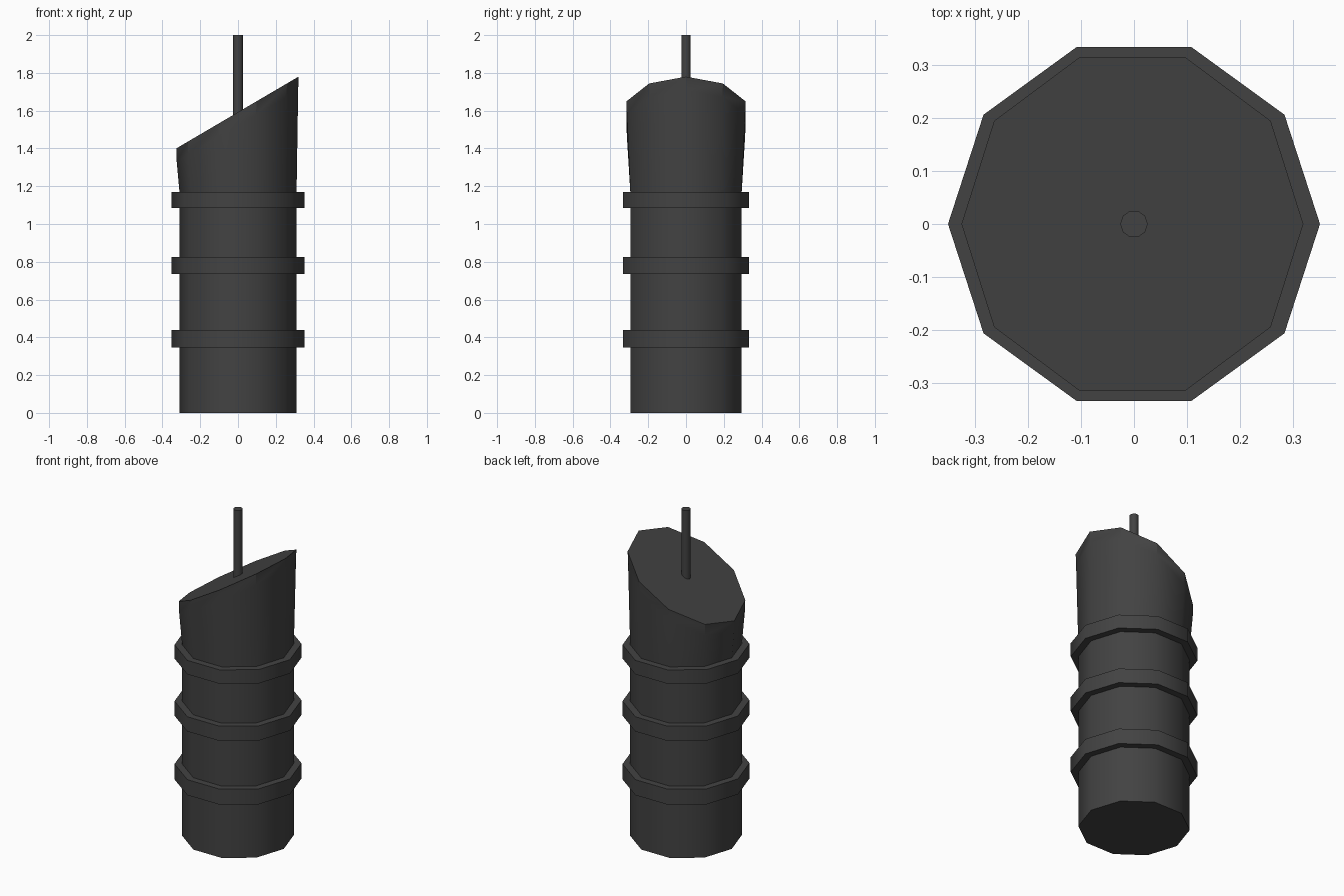
import bpy, bmesh, math

if "Cube" in bpy.data.objects:
    bpy.data.objects.remove(bpy.data.objects["Cube"])

SIDES = 10
dark = bpy.data.materials.new("dark_grey")
dark.diffuse_color = (0.055, 0.055, 0.055, 1)
dark.use_nodes = True
dark.node_tree.nodes["Principled BSDF"].inputs["Base Color"].default_value = dark.diffuse_color


def ring(bm, r, height, ry=None, n=SIDES, cx=0.0):
    """Loop of vertices; height is a function of x, so rings can be slanted."""
    ry = ry or r
    verts = []
    for i in range(n):
        a = 2 * math.pi * i / n
        x = cx + r * math.cos(a)
        verts.append(bm.verts.new((x, ry * math.sin(a), height(x))))
    return verts


def skin(bm, loops):
    """Bridge successive loops and cap both ends."""
    for a, b in zip(loops, loops[1:]):
        n = len(a)
        for i in range(n):
            j = (i + 1) % n
            bm.faces.new((a[i], a[j], b[j], b[i]))
    bm.faces.new(loops[0][::-1])
    bm.faces.new(loops[-1])


def finish(name, bm):
    bmesh.ops.recalc_face_normals(bm, faces=bm.faces)
    mesh = bpy.data.meshes.new(name)
    bm.to_mesh(mesh)
    bm.free()
    mesh.materials.append(dark)
    obj = bpy.data.objects.new(name, mesh)
    bpy.context.collection.objects.link(obj)
    bpy.ops.object.select_all(action='DESELECT')
    obj.select_set(True)
    bpy.context.view_layer.objects.active = obj
    bpy.ops.object.shade_smooth_by_angle(angle=math.radians(40))
    return obj


def slant(x):
    return 1.592 + 0.587 * x


# ribbed body with a flared, slanted top
bm = bmesh.new()
profile = [(0.31, 0.0)]
for z0, z1 in ((0.345, 0.44), (0.735, 0.825), (1.085, 1.17)):
    profile += [(0.31, z0), (0.352, z0), (0.352, z1), (0.31, z1)]
loops = [ring(bm, r, lambda x, z=z: z) for r, z in profile]
loops.append(ring(bm, 0.3215, lambda x: slant(x) - 0.07, 0.329, cx=-0.003))
loops.append(ring(bm, 0.3235, slant, 0.332, cx=-0.003))
skin(bm, loops)
# crisp corners in the rim band only
for a, b in zip(loops[-2], loops[-1]):
    bm.edges.get((a, b)).smooth = False
finish("ribbed_body", bm)

# thin rod standing on the slanted cap
bm = bmesh.new()
skin(bm, [ring(bm, 0.026, lambda x, z=z: z) for z in (1.56, 2.0)])
finish("rod", bm)
